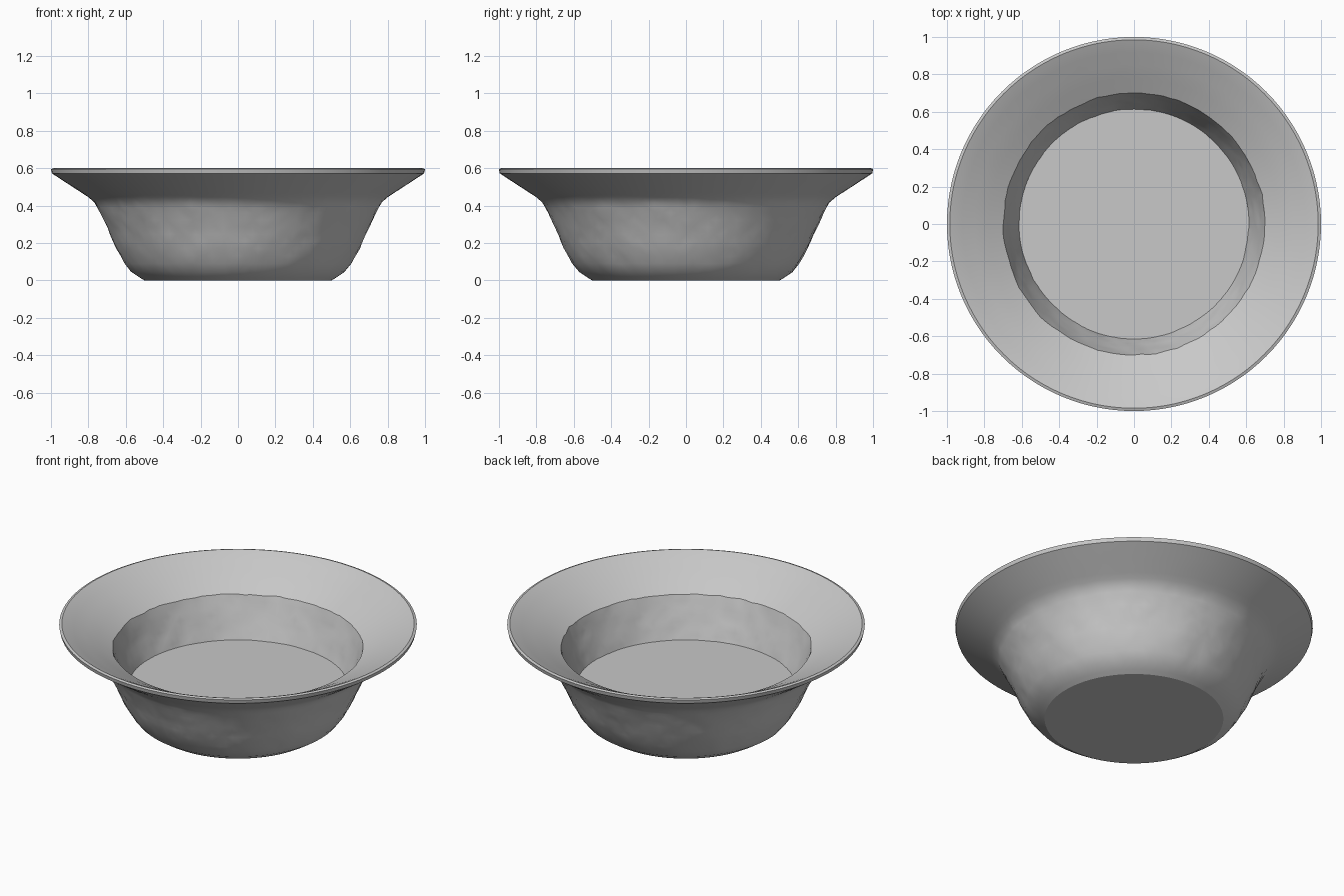
import bpy
import bmesh
import math
from mathutils import Vector, noise

cube = bpy.data.objects.get("Cube")
if cube:
    bpy.data.objects.remove(cube)

SIDES = 112
STEP = 0.04

grey = bpy.data.materials.new("stone grey")
grey.use_nodes = True
colour = (0.58, 0.58, 0.58, 1)
grey.diffuse_color = colour
grey.node_tree.nodes["Principled BSDF"].inputs["Base Color"].default_value = colour


def resample(points):
    """Split long profile spans into short ones."""
    result = [Vector(points[0])]
    for a, b in zip(points, points[1:]):
        a, b = Vector(a), Vector(b)
        count = max(1, round((b - a).length / STEP))
        result += [a.lerp(b, i / count) for i in range(1, count + 1)]
    return result


def dent(co):
    """Hand-worked unevenness that fades out at the lip and the foot."""
    fade = min(1, max(0, (0.57 - co.z) / 0.06), max(0, co.z / 0.05))
    bumps = noise.noise(co * 7) * 0.006 + noise.noise(co * 19) * 0.006
    return fade * bumps


def add_object(name, bm, angle):
    bmesh.ops.recalc_face_normals(bm, faces=bm.faces)
    mesh = bpy.data.meshes.new(name)
    bm.to_mesh(mesh)
    bm.free()
    mesh.materials.append(grey)
    obj = bpy.data.objects.new(name, mesh)
    bpy.context.collection.objects.link(obj)
    bpy.ops.object.select_all(action="DESELECT")
    obj.select_set(True)
    bpy.context.view_layer.objects.active = obj
    bpy.ops.object.shade_smooth_by_angle(angle=math.radians(angle))
    return obj


# Bowl wall: foot, belly, flared rim, lip, then down the inside
profile = resample([
    (0.50, 0.0), (0.525, 0.015), (0.57, 0.045), (0.605, 0.09),
    (0.65, 0.17), (0.70, 0.285), (0.735, 0.36), (0.765, 0.415),
    (0.80, 0.445), (0.90, 0.51), (0.995, 0.572), (1.0, 0.595),
    (0.985, 0.6), (0.95, 0.585), (0.82, 0.52), (0.70, 0.455),
    (0.665, 0.35), (0.61, 0.2),
])
bm = bmesh.new()
rings = []
for r, z in profile:
    ring = []
    for i in range(SIDES):
        a = math.tau * i / SIDES
        out = Vector((math.cos(a), math.sin(a), 0))
        co = out * r + Vector((0, 0, z))
        d = dent(co)
        ring.append(bm.verts.new(co + out * d + Vector((0, 0, d * 0.6))))
    rings.append(ring)
for low, high in zip(rings, rings[1:]):
    for i in range(SIDES):
        j = (i + 1) % SIDES
        bm.faces.new((low[i], low[j], high[j], high[i]))
# Flat underside and a closing face hidden under the floor
bm.faces.new(rings[0])
bm.faces.new(rings[-1])
sides = [f for f in bm.faces if len(f.verts) == 4]
bmesh.ops.triangulate(bm, faces=sides, quad_method="SHORT_EDGE")
add_object("bowl", bm, 30)

# Flat floor disc inside the bowl
bm = bmesh.new()
bmesh.ops.create_circle(bm, cap_ends=True, segments=SIDES, radius=0.615)
bmesh.ops.translate(bm, verts=bm.verts, vec=(0, 0, 0.213))
add_object("bowl_floor", bm, 30)
